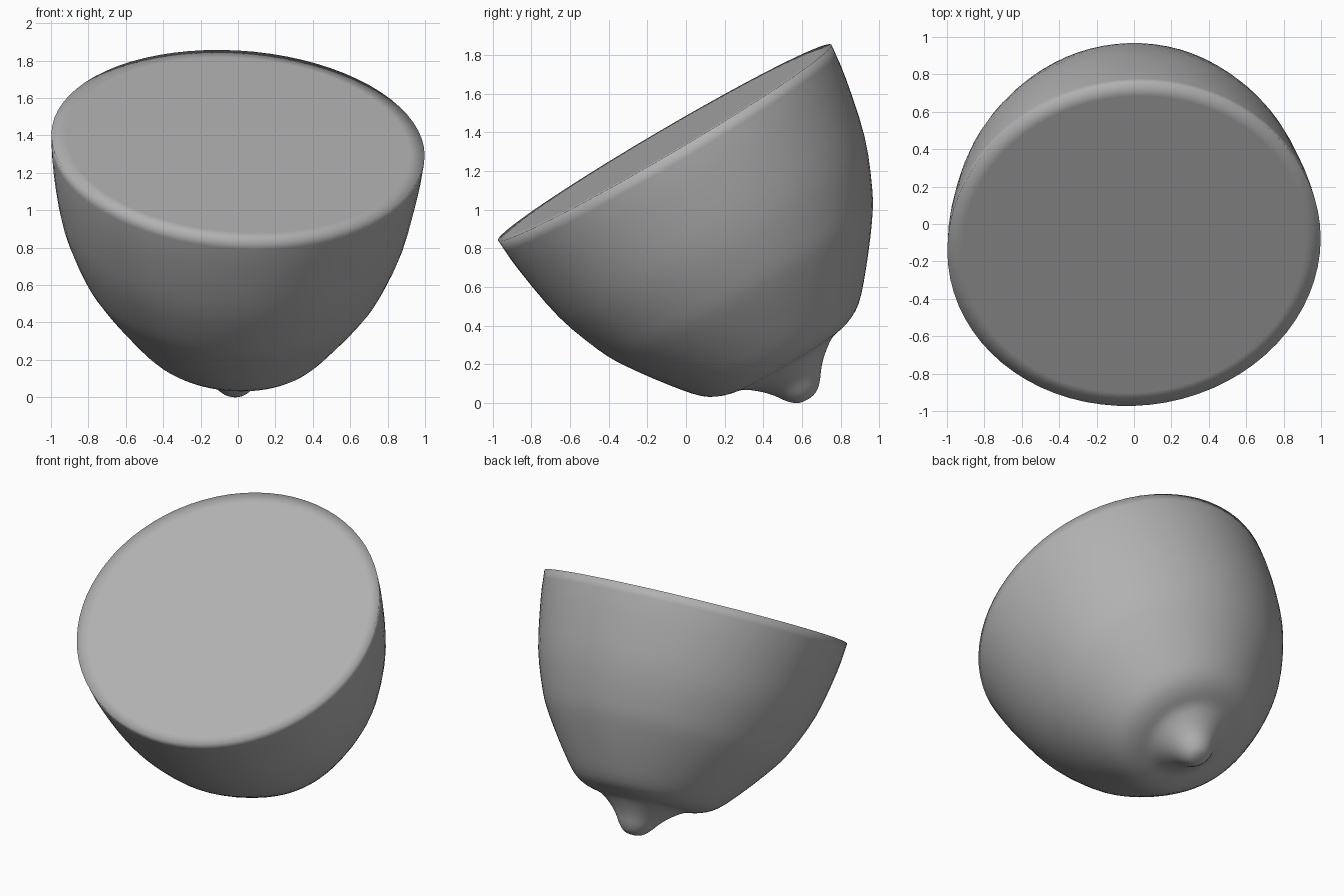
import bpy, bmesh, math
from mathutils import Vector, Matrix

if "Cube" in bpy.data.objects:
    bpy.data.objects.remove(bpy.data.objects["Cube"])

SEGS = 72
# peel profile: radius, depth below the cut face, ending in the nipple tip
PEEL = [(1.0, 0.0), (0.98, 0.19), (0.918, 0.5), (0.822, 0.75), (0.742, 0.89),
        (0.6, 1.08), (0.475, 1.222), (0.375, 1.278), (0.275, 1.303), (0.2, 1.355),
        (0.145, 1.41), (0.1, 1.47), (0.055, 1.508), (0.0, 1.518)]


def smooth_profile(pts, steps=3):
    """Catmull-Rom interpolation of the profile points."""
    p = [Vector(q) for q in pts]
    p = [2 * p[0] - p[1]] + p + [Vector((-p[-2].x, p[-2].y))]
    out = []
    for i in range(1, len(p) - 2):
        a, b, c, d = p[i - 1:i + 3]
        for k in range(steps):
            t = k / steps
            out.append(0.5 * (2 * b + (c - a) * t + (2 * a - 5 * b + 4 * c - d) * t * t
                              + (3 * b - a - 3 * c + d) * t ** 3))
    return out + [p[-2]]


# tilted frame of the cut face
normal = Vector((0.075, -0.587, 1)).normalized()
ey = Vector((0, 1, 0.587)).normalized()
ex = ey.cross(normal).normalized()
ey = normal.cross(ex)
frame = Matrix((ex, ey, normal)).transposed()
centre = Vector((0, -0.11, 1.345))


def place(r, d, ang):
    t = d / 1.5
    # the fruit leans slightly off its axis towards the nipple
    local = Vector((r * math.cos(ang) + 0.075 * t * t, r * math.sin(ang) - 0.035 * t, -d))
    return centre + frame @ local


# cut face rings followed by the peel
profile = [Vector((r, 0.0)) for r in (0.0, 0.3, 0.6, 0.82, 0.92)] + smooth_profile(PEEL)
bm = bmesh.new()
top = bm.verts.new(place(0, 0, 0))
tip = bm.verts.new(place(0, profile[-1].y, 0))
rings = [[bm.verts.new(place(p.x, p.y, math.tau * k / SEGS)) for k in range(SEGS)]
         for p in profile[1:-1]]
for k in range(SEGS):
    n = (k + 1) % SEGS
    bm.faces.new((top, rings[0][k], rings[0][n]))
    bm.faces.new((tip, rings[-1][n], rings[-1][k]))
    for a, b in zip(rings, rings[1:]):
        bm.faces.new((a[k], b[k], b[n], a[n]))

# rest on the ground
low = min(v.co.z for v in bm.verts)
bmesh.ops.translate(bm, verts=bm.verts, vec=(0, 0, -low))
bmesh.ops.recalc_face_normals(bm, faces=bm.faces)
for f in bm.faces:
    f.smooth = True
mesh = bpy.data.meshes.new("half_lemon")
bm.to_mesh(mesh)
bm.free()

# darker grey peel and flesh
grey = bpy.data.materials.new("dark_grey")
grey.diffuse_color = (0.44, 0.44, 0.44, 1)
grey.use_nodes = True
grey.node_tree.nodes["Principled BSDF"].inputs["Base Color"].default_value = grey.diffuse_color
mesh.materials.append(grey)
bpy.context.collection.objects.link(bpy.data.objects.new("half_lemon", mesh))
